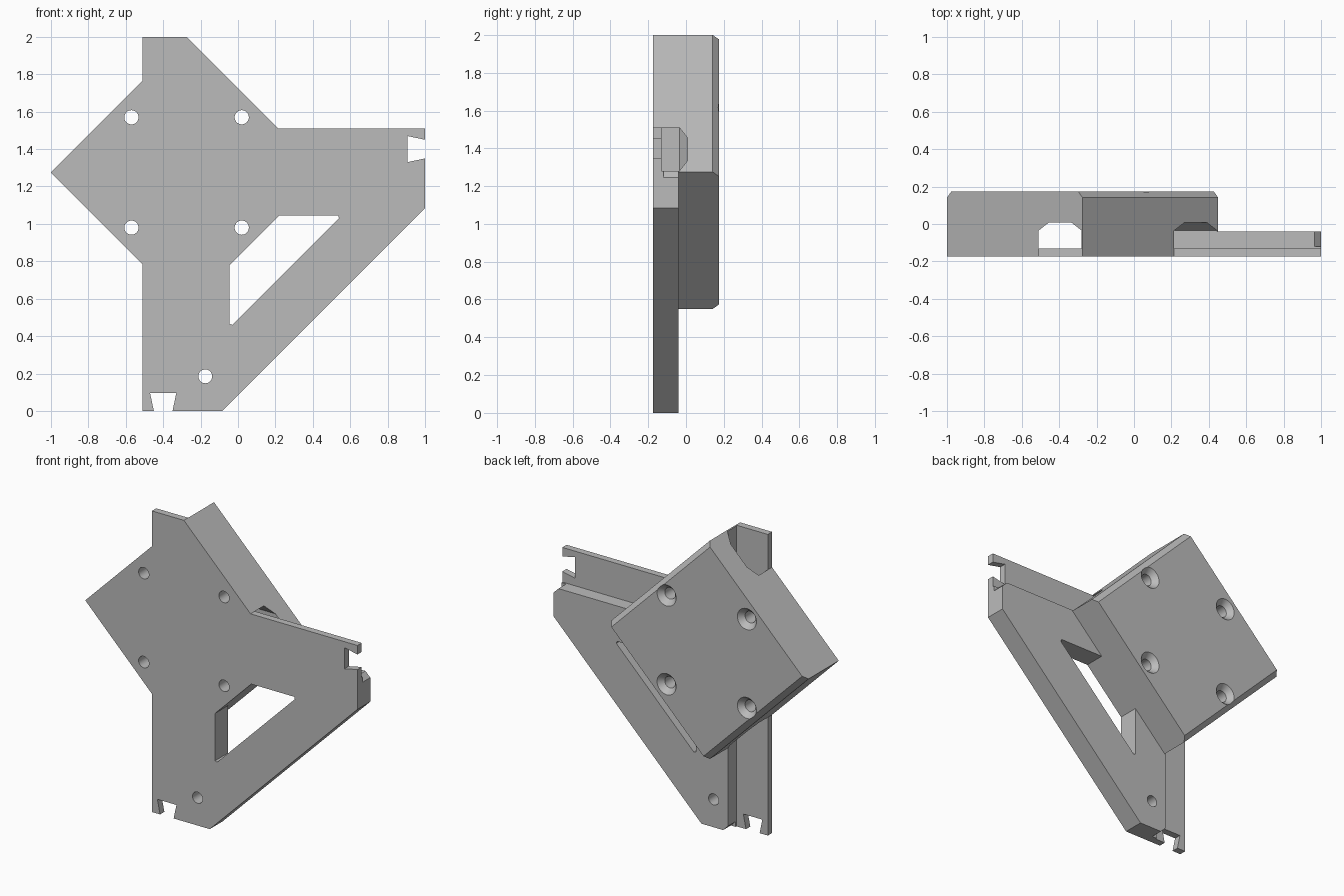
import bpy
import bmesh
import math

cube = bpy.data.objects.get("Cube")
if cube:
    bpy.data.objects.remove(cube, do_unlink=True)

FRONT, BACK = -0.175, 0.175
PLATE_BACK, BRACE_BACK = -0.13, -0.04
INSIDE = -0.15                      # hidden overlap depth inside the plate
CX, CZ, HALF = -0.275, 1.275, 0.725  # block centre and half diagonal

grey = bpy.data.materials.new("mid grey")
grey.use_nodes = True
grey.diffuse_color = (0.5, 0.5, 0.5, 1)
grey.node_tree.nodes["Principled BSDF"].inputs["Base Color"].default_value = (0.5, 0.5, 0.5, 1)


def flip(points):
    """Mirror (x, z) points across the bracket's diagonal."""
    return [(1 - z, 1 - x) for x, z in reversed(points)]


def along_y(u, v, w):
    return (u, w, v)


def along_z(u, v, w):
    return (u, v, w)


def along_x(u, v, w):
    return (1 - w, v, 1 - u)


def finish(name, bm):
    bmesh.ops.recalc_face_normals(bm, faces=bm.faces[:])
    mesh = bpy.data.meshes.new(name)
    bm.to_mesh(mesh)
    bm.free()
    mesh.materials.append(grey)
    obj = bpy.data.objects.new(name, mesh)
    bpy.context.collection.objects.link(obj)
    return obj


def prism(name, points, lo, hi, place=along_y, chamfer=0):
    bm = bmesh.new()
    a = [bm.verts.new(place(u, v, lo)) for u, v in points]
    b = [bm.verts.new(place(u, v, hi)) for u, v in points]
    bm.faces.new(a)
    bm.faces.new(b)
    for i in range(len(points)):
        j = (i + 1) % len(points)
        bm.faces.new((a[i], a[j], b[j], b[i]))
    if chamfer:
        # two opposite rear edges: upper right and lower left
        edges = []
        for e in bm.edges:
            mid = (e.verts[0].co + e.verts[1].co) / 2
            if mid.y > hi - 0.001 and (mid.x - CX) * (mid.z - CZ) > 0.01:
                edges.append(e)
        bmesh.ops.recalc_face_normals(bm, faces=bm.faces[:])
        bmesh.ops.bevel(bm, geom=edges, offset=chamfer, segments=1, affect='EDGES')
    return finish(name, bm)


def drill(name, x, z, profile):
    """Turned cutter: profile is a list of (y, radius)."""
    bm = bmesh.new()
    n = 32
    rings = [[bm.verts.new((x + r * math.cos(2 * math.pi * i / n), y,
                            z + r * math.sin(2 * math.pi * i / n)))
              for i in range(n)] for y, r in profile]
    bm.faces.new(rings[0])
    bm.faces.new(rings[-1])
    for p, q in zip(rings, rings[1:]):
        for i in range(n):
            j = (i + 1) % n
            bm.faces.new((p[i], p[j], q[j], q[i]))
    return finish(name, bm)


def combine(target, others, operation):
    for other in others:
        mod = target.modifiers.new("combine", 'BOOLEAN')
        mod.operation = operation
        mod.solver = 'EXACT'
        mod.object = other
        bpy.context.view_layer.update()
        graph = bpy.context.evaluated_depsgraph_get()
        mesh = bpy.data.meshes.new_from_object(target.evaluated_get(graph))
        target.modifiers.clear()
        target.data = mesh
        bpy.data.objects.remove(other, do_unlink=True)


# Front plate with a dovetail notch in each leg
leg = [(-0.51, 0.785), (-0.51, 0), (-0.45, 0), (-0.47, 0.095),
       (-0.33, 0.095), (-0.35, 0), (-0.085, 0)]
outline = leg + flip(leg) + [(CX, 2), (-0.51, 2), (-0.51, 1.765), (-1, CZ)]
bracket = prism("mounting_bracket", outline, FRONT, PLATE_BACK)

# Thicker diagonal brace, with its end corners trimmed
foot = [(-0.28, 0), (-0.085, 0)]
brace = prism("brace", foot + flip(foot) + [(-0.28, 1.28)], INSIDE, BRACE_BACK)
trim = [(-0.30, -0.02), (-0.225, -0.02), (-0.30, 0.055)]
combine(brace, [prism("trim", t, -0.12, 0.1) for t in (trim, flip(trim))], 'DIFFERENCE')
combine(bracket, [brace], 'UNION')

# Triangular window
window = [(-0.045, 0.78), (-0.045, 0.465), (-0.03, 0.46)]
combine(bracket, [prism("window", window + flip(window), -0.3, 0.3)], 'DIFFERENCE')

# Diamond block with two crossing channels
diamond = [(CX - HALF, CZ), (CX, CZ - HALF), (CX + HALF, CZ), (CX, CZ + HALF)]
block = prism("block", diamond, INSIDE, BACK, chamfer=0.034)
channel = [(-0.51, PLATE_BACK), (-0.28, PLATE_BACK), (-0.28, -0.035),
           (-0.335, 0.008), (-0.455, 0.008), (-0.51, -0.035)]
combine(block, [prism("channel", channel, -0.1, 2.1, along_z),
                prism("channel", channel, -0.1, 1.4, along_x)], 'DIFFERENCE')
combine(bracket, [block], 'UNION')

# Countersunk screw holes and the plain hole in the foot
screw = [(-0.3, 0.038), (0.14, 0.038), (BACK, 0.07), (0.195, 0.088)]
holes = [drill("screw_hole", CX + 0.295 * sx, CZ + 0.295 * sz, screw)
         for sx in (-1, 1) for sz in (-1, 1)]
holes.append(drill("foot_hole", -0.175, 0.185, [(-0.3, 0.037), (0.3, 0.037)]))
combine(bracket, holes, 'DIFFERENCE')

# Smooth only the hole walls
bpy.ops.object.select_all(action='DESELECT')
bracket.select_set(True)
bpy.context.view_layer.objects.active = bracket
bpy.ops.object.shade_smooth_by_angle(angle=math.radians(25))
